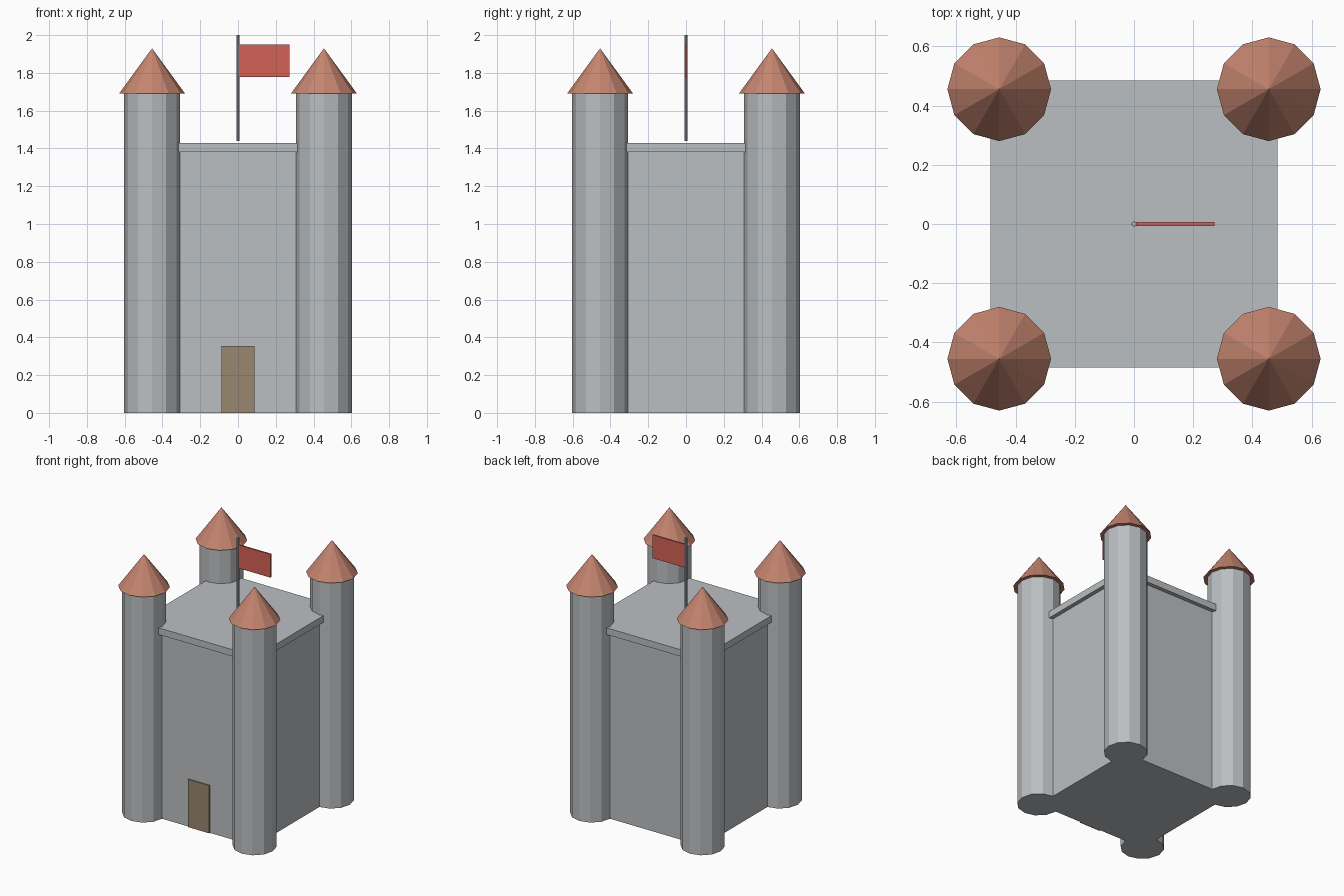
import bpy
import math

cube = bpy.data.objects.get("Cube")
if cube:
    bpy.data.objects.remove(cube, do_unlink=True)


def material(name, rgb):
    m = bpy.data.materials.new(name)
    m.use_nodes = True
    m.diffuse_color = (*rgb, 1)
    m.node_tree.nodes["Principled BSDF"].inputs["Base Color"].default_value = (*rgb, 1)
    return m


stone = material("grey_stone", (0.50, 0.52, 0.54))
tile = material("terracotta", (0.56, 0.235, 0.16))
wood = material("brown_wood", (0.32, 0.24, 0.16))
cloth = material("red_cloth", (0.65, 0.12, 0.095))
metal = material("blue_grey_metal", (0.40, 0.43, 0.48))


def finish(name, mat):
    obj = bpy.context.object
    obj.name = name
    obj.data.name = name
    obj.data.materials.append(mat)
    return obj


def box(name, mat, low, high):
    """Box spanning two opposite corners."""
    centre = [(a + b) / 2 for a, b in zip(low, high)]
    bpy.ops.mesh.primitive_cube_add(size=1, location=centre)
    obj = finish(name, mat)
    obj.scale = [b - a for a, b in zip(low, high)]
    bpy.ops.object.transform_apply(location=False, rotation=False, scale=True)
    return obj


def prism(name, mat, x, y, z0, z1, radius, top, sides):
    """Upright cylinder or cone between two heights."""
    bpy.ops.mesh.primitive_cone_add(vertices=sides, radius1=radius, radius2=top,
                                    depth=z1 - z0, location=(x, y, (z0 + z1) / 2))
    return finish(name, mat)


# Keep walls and overhanging roof slab
W, S = 0.455, 0.485
box("keep_walls", stone, (-W, -W, 0), (W, W, 1.38))
box("roof_slab", stone, (-S, -S, 1.38), (S, S, 1.43))

# Corner towers with pointed roofs
for depth, y in (("front", -W), ("back", W)):
    for side, x in (("right", -W), ("left", W)):
        prism(f"{depth}_{side}_tower", stone, x, y, 0, 1.69, 0.148, 0.148, 12)
        prism(f"{depth}_{side}_tower_roof", tile, x, y, 1.69, 1.93, 0.175, 0, 12)

# Door on the front wall
box("door", wood, (-0.088, -0.464, 0), (0.088, -W, 0.355))

# Flag and pole
prism("flag_pole", metal, 0, 0, 1.44, 2.0, 0.009, 0.009, 8)
box("flag", cloth, (0.005, -0.006, 1.777), (0.272, 0.006, 1.95))
